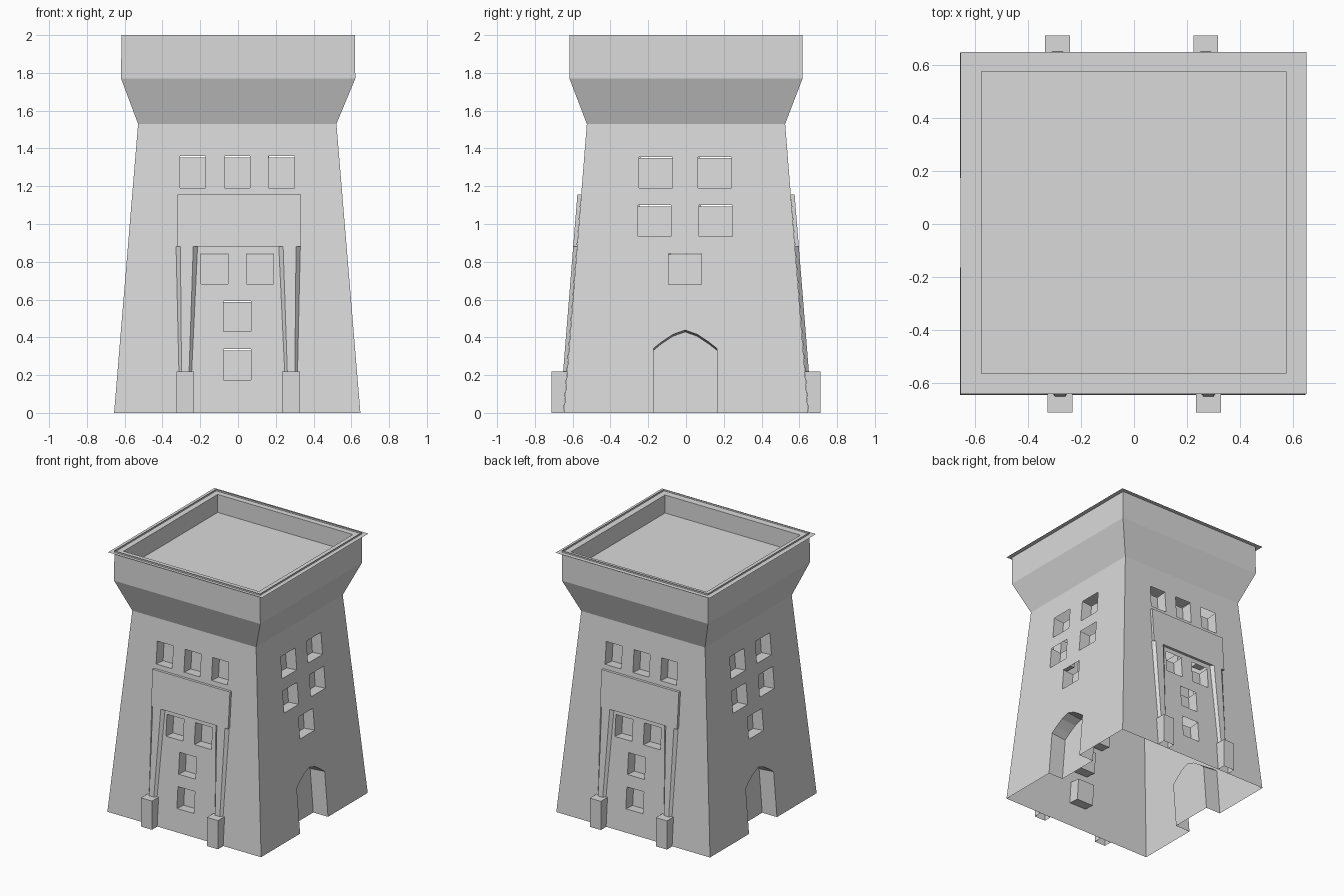
import bpy, bmesh, math
from mathutils import Matrix, Vector

if "Cube" in bpy.data.objects:
    bpy.data.objects.remove(bpy.data.objects["Cube"])

CX = -0.004  # slight sideways offset of the tower

stone = bpy.data.materials.new("grey_stone")
stone.diffuse_color = (0.7, 0.7, 0.7, 1)
stone.use_nodes = True
stone.node_tree.nodes["Principled BSDF"].inputs["Base Color"].default_value = stone.diffuse_color


def wall(z):
    """Distance from the axis to the sloping wall at height z."""
    return 0.648 - 0.0804 * z


def finish(name, bm):
    bmesh.ops.recalc_face_normals(bm, faces=bm.faces[:])
    me = bpy.data.meshes.new(name)
    bm.to_mesh(me)
    bm.free()
    me.materials.append(stone)
    ob = bpy.data.objects.new(name, me)
    bpy.context.collection.objects.link(ob)
    return ob


def loft(bm, rings, caps=(True, True)):
    """Skin a list of equally sized point rings."""
    vs = [[bm.verts.new(p) for p in r] for r in rings]
    n = len(vs[0])
    for a, b in zip(vs, vs[1:]):
        for i in range(n):
            j = (i + 1) % n
            bm.faces.new((a[i], a[j], b[j], b[i]))
    if caps[0]:
        bm.faces.new(vs[0][::-1])
    if caps[1]:
        bm.faces.new(vs[-1])


def delete_flat(bm, height):
    """Remove the horizontal faces lying at a given height."""
    flat = [f for f in bm.faces if all(abs(v.co.z - height) < 0.001 for v in f.verts)]
    bmesh.ops.delete(bm, geom=flat, context='FACES')


def on_side(k, u, out, z):
    """Point on side k (0 front, 1 right, 2 back, 3 left)."""
    p = Matrix.Rotation(k * math.pi / 2, 3, 'Z') @ Vector((u, -out, z))
    return p + Vector((CX, 0, 0))


def prism(bm, k, outline, inner, outer, caps=(True, True)):
    loft(bm, [[on_side(k, u, f(z), z) for u, z in outline] for f in (inner, outer)], caps)


def recess(bm, k, outline, depth):
    """Cutter that runs square to the sloping wall."""
    loft(bm, [[on_side(k, u, wall(z) + d, z + 0.08 * d) for u, z in outline] for d in (-depth, 0.1)])


def rect(u0, u1, z0, z1):
    return [(u0, z0), (u1, z0), (u1, z1), (u0, z1)]


def box_ring(hx, hy, z, cx=CX, cy=0):
    return [(cx + sx * hx, cy + sy * hy, z) for sx, sy in ((-1, -1), (1, -1), (1, 1), (-1, 1))]


# tower body with flared parapet
bm = bmesh.new()
loft(bm, [box_ring(0.652, 0.646, 0), box_ring(0.525, 0.525, 1.53),
          box_ring(0.62, 0.617, 1.77, 0.001), box_ring(0.618, 0.617, 2.0, 0.001)])
tower = finish("tower_body", bm)

# window and door recesses
front_windows = [rect(c - 0.068, c + 0.068, 1.19, 1.36) for c in (-0.236, 0, 0.234)]
front_windows += [rect(c - 0.072, c + 0.072, 0.682, 0.845) for c in (-0.121, 0.12)]
front_windows += [rect(-0.072, 0.072, z, z + 0.163) for z in (0.43, 0.175)]
side_windows = [rect(c - 0.088, c + 0.088, z, z + 0.165)
                for c, z in ((-0.16, 1.19), (0.152, 1.19), (-0.167, 0.935), (0.157, 0.935), (-0.005, 0.68))]
door = [(-0.173, -0.1), (0.165, -0.1), (0.165, 0.34), (0.12, 0.375), (0.06, 0.415),
        (-0.005, 0.438), (-0.07, 0.415), (-0.13, 0.375), (-0.173, 0.34)]

bm = bmesh.new()
for k in range(4):
    for o in (side_windows if k % 2 else front_windows):
        recess(bm, k, o, 0.085)
    if k % 2:
        recess(bm, k, door, 0.12)
cutter = finish("recess_cutter", bm)
cutter.hide_render = True
cut = tower.modifiers.new("recesses", 'BOOLEAN')
cut.operation = 'DIFFERENCE'
cut.solver = 'EXACT'
cut.object = cutter

# bake the cut, then open the shell at bottom, top and window heads
deps = bpy.context.evaluated_depsgraph_get()
bm = bmesh.new()
bm.from_mesh(bpy.data.meshes.new_from_object(tower.evaluated_get(deps)))
delete_flat(bm, 0)
delete_flat(bm, 2.0)
bm.normal_update()
heads = [f for f in bm.faces if f.normal.z < -0.98]
bmesh.ops.delete(bm, geom=heads, context='FACES')
tower.modifiers.clear()
bm.to_mesh(tower.data)
bm.free()
bpy.data.objects.remove(cutter)

# thin overhanging lip and inner parapet wall just below the parapet edge
bm = bmesh.new()
loft(bm, [box_ring(0.653, 0.645, 1.988, -0.001, 0.004), box_ring(0.574, 0.57, 1.988, -0.001, 0.005),
          box_ring(0.574, 0.57, 1.85, -0.001, 0.005)], (False, False))
lip = finish("parapet_lip", bm)
if lip.data.polygons[0].normal.z < 0:
    lip.data.flip_normals()

# roof floor reaching the outer wall
bm = bmesh.new()
bm.faces.new([bm.verts.new(p) for p in box_ring(0.618, 0.617, 1.85, 0.001)])
floor = finish("roof_floor", bm)
if floor.data.polygons[0].normal.z < 0:
    floor.data.flip_normals()

# portal trim on front and back
for k, side in ((0, "front"), (2, "back")):
    bm = bmesh.new()
    prism(bm, k, rect(-0.317, 0.338, 0.88, 1.155), wall, lambda z: wall(z) + 0.02)
    finish(side + "_lintel", bm)
    for c, end in ((-0.275, "left"), (0.285, "right")):
        s = 1 if c < 0 else -1
        bm = bmesh.new()
        prism(bm, k, rect(c - 0.047, c + 0.047, 0, 0.22), wall, lambda z: 0.711)
        delete_flat(bm, 0)
        finish(f"{side}_{end}_plinth", bm)
        # tapered pilaster with splayed sides
        bm = bmesh.new()
        rings = []
        for z, w, n, m in ((0.22, 0.034, 0.02, 0), (0.88, 0.057, 0.034, 0.008)):
            x = c + s * m
            o = wall(z)
            rings.append([on_side(k, u, d, z) for u, d in
                          ((x - w, o), (x - n, o + 0.02), (x + n, o + 0.02), (x + w, o))])
        loft(bm, rings)
        finish(f"{side}_{end}_pilaster", bm)
